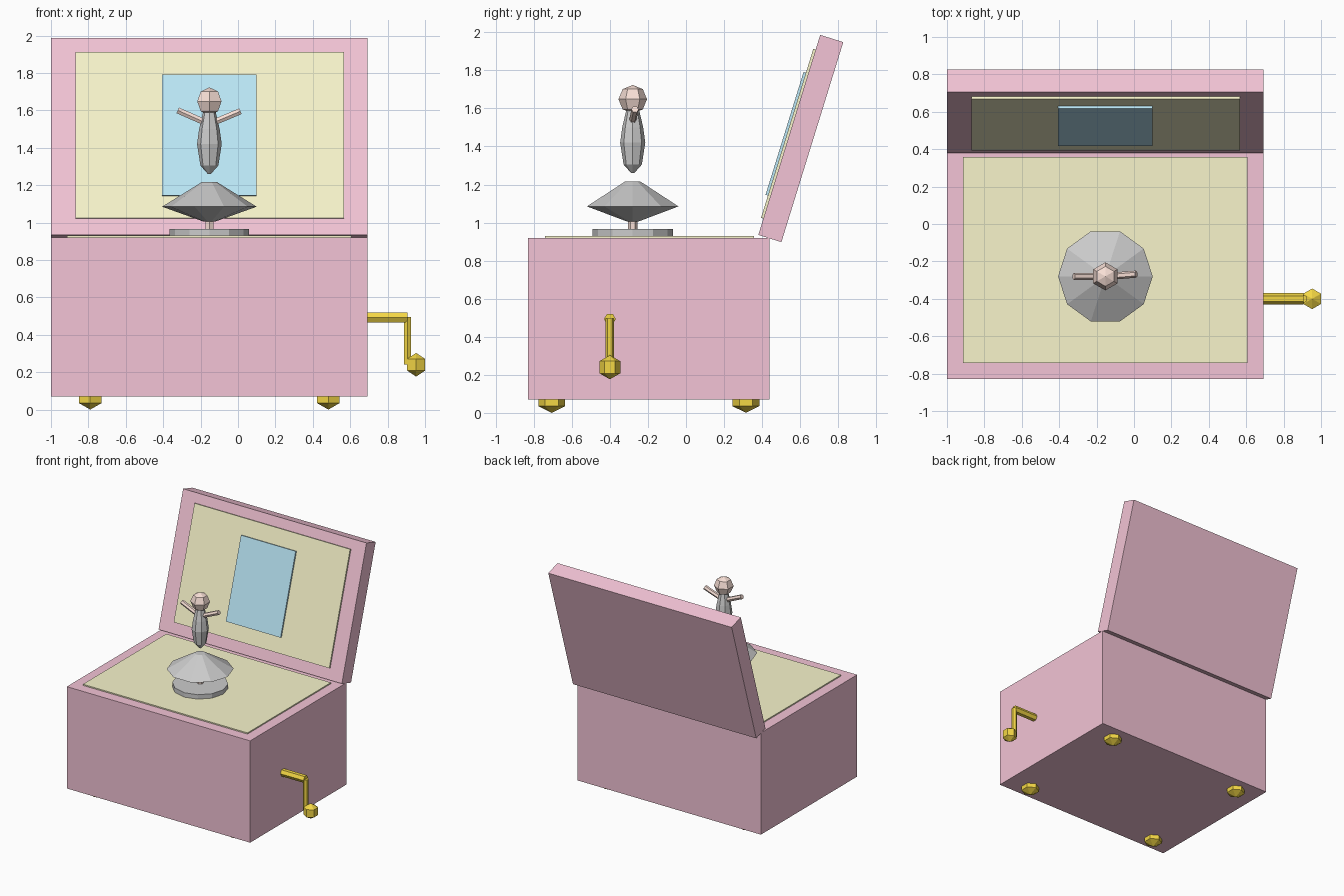
import bpy, bmesh, math
from mathutils import Vector, Matrix

if "Cube" in bpy.data.objects:
    bpy.data.objects.remove(bpy.data.objects["Cube"])


def material(name, rgb):
    m = bpy.data.materials.new(name)
    m.diffuse_color = (*rgb, 1)
    m.use_nodes = True
    m.node_tree.nodes["Principled BSDF"].inputs["Base Color"].default_value = m.diffuse_color
    return m


PINK = material("pink", (0.90, 0.55, 0.67))
CREAM = material("cream", (0.94, 0.91, 0.60))
BLUE = material("mirror_blue", (0.50, 0.80, 0.93))
GOLD = material("gold", (0.90, 0.68, 0.06))
SKIN = material("skin", (0.94, 0.74, 0.67))


def finish(name, bm, mat=None):
    bmesh.ops.recalc_face_normals(bm, faces=bm.faces)
    me = bpy.data.meshes.new(name)
    bm.to_mesh(me)
    bm.free()
    ob = bpy.data.objects.new(name, me)
    bpy.context.collection.objects.link(ob)
    if mat:
        me.materials.append(mat)
    return ob


def box(name, lo, hi, mat, frame=Matrix()):
    lo, hi = Vector(lo), Vector(hi)
    bm = bmesh.new()
    m = frame @ Matrix.Translation((lo + hi) / 2) @ Matrix.Diagonal((*(hi - lo), 1))
    bmesh.ops.create_cube(bm, size=1, matrix=m)
    return finish(name, bm, mat)


def ball(name, centre, radius, rings, mat, height=1.0):
    bm = bmesh.new()
    m = Matrix.Translation(centre) @ Matrix.Diagonal((1, 1, height, 1)) @ Matrix.Rotation(math.pi / 2, 4, "Z")
    bmesh.ops.create_uvsphere(bm, u_segments=6, v_segments=rings, radius=radius, matrix=m)
    # keep hexagon corners on the y axis
    if max(v.co.y - centre[1] for v in bm.verts) < max(v.co.x - centre[0] for v in bm.verts):
        bmesh.ops.rotate(bm, verts=bm.verts, cent=centre, matrix=Matrix.Rotation(math.pi / 2, 3, "Z"))
    return finish(name, bm, mat)


def lathe(name, profile, sides, centre, mat=None, start=0.0):
    """Closed solid of revolution from (radius, z) points."""
    bm = bmesh.new()
    loops = []
    for r, z in profile:
        ang = [start + math.tau * i / sides for i in range(sides)]
        loops.append([bm.verts.new((centre[0] + r * math.cos(a), centre[1] + r * math.sin(a), z)) for a in ang])
    for a, b in zip(loops, loops[1:]):
        for i in range(sides):
            j = (i + 1) % sides
            bm.faces.new((a[i], a[j], b[j], b[i]))
    bm.faces.new(loops[0])
    bm.faces.new(loops[-1])
    return finish(name, bm, mat)


def rod(name, a, b, radius, mat):
    """Six-sided rod between two points, corners towards +-y."""
    a, b = Vector(a), Vector(b)
    axis = (b - a).normalized()
    side = (Vector((0, 1, 0)) - axis * axis.y).normalized()
    up = axis.cross(side)
    bm = bmesh.new()
    ends = [[bm.verts.new(p + radius * (side * math.cos(t * math.pi / 3) + up * math.sin(t * math.pi / 3)))
             for t in range(6)] for p in (a, b)]
    for i in range(6):
        j = (i + 1) % 6
        bm.faces.new((ends[0][i], ends[0][j], ends[1][j], ends[1][i]))
    for e in ends:
        bm.faces.new(e)
    return finish(name, bm, mat)


# case and lining
box("case", (-1, -0.83, 0.07), (0.693, 0.44, 0.92), PINK)
box("case_lining", (-0.913, -0.742, 0.91), (0.607, 0.358, 0.93), CREAM)

# open lid, built upright at its hinge edge and leaned back
hinge = Matrix.Translation((0, 0.38, 0.935)) @ Matrix.Rotation(-0.3, 4, "X")
box("lid", (-1, 0, 0), (0.693, 0.127, 1.10), PINK, hinge)
box("lid_lining", (-0.87, -0.013, 0.09), (0.567, 0.005, 1.02), CREAM, hinge)
box("lid_mirror", (-0.405, -0.026, 0.213), (0.10, -0.013, 0.888), BLUE, hinge)

# four feet
for x, side in ((-0.79, "left"), (0.483, "right")):
    for y, end in ((-0.705, "front"), (0.315, "back")):
        ball(f"foot_{end}_{side}", (x, y, 0.07), 0.081, 3, GOLD, 0.86)

# winding crank
rod("crank_shaft", (0.66, -0.40, 0.493), (0.906, -0.40, 0.493), 0.031, GOLD)
rod("crank_arm", (0.906, -0.40, 0.24), (0.906, -0.40, 0.495), 0.0225, GOLD)
ball("crank_knob", (0.9525, -0.40, 0.24), 0.0635, 3, GOLD)

# dancer on a turntable
C = (-0.153, -0.28)
lathe("turntable", [(0.212, 0.925), (0.212, 0.967)], 12, C)
lathe("dancer_leg", [(0.025, 0.96), (0.025, 1.03)], 6, C, SKIN, math.pi / 2)
lathe("dancer_skirt", [(0.03, 1.005), (0.253, 1.085), (0.04, 1.217)], 10, C)
lathe("dancer_bodice", [(0.008, 1.26), (0.048, 1.305), (0.066, 1.42), (0.055, 1.50), (0.033, 1.595)], 8, C)
ball("dancer_head", (*C, 1.648), 0.075, 4, SKIN)
rod("dancer_arm_left", (-0.175, -0.28, 1.535), (-0.322, -0.28, 1.60), 0.019, SKIN)
rod("dancer_arm_right", (-0.131, -0.28, 1.535), (0.012, -0.268, 1.595), 0.019, SKIN)
